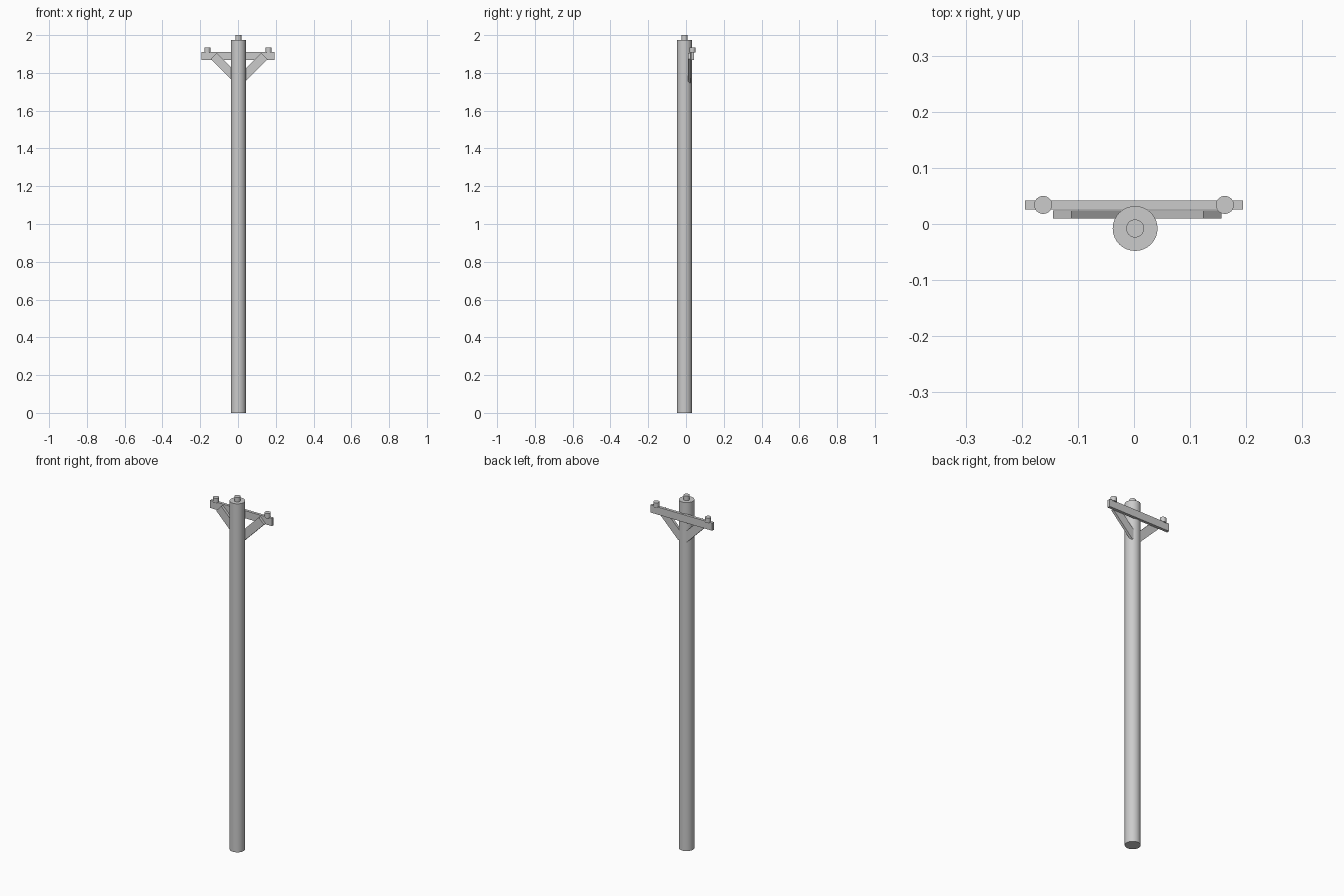
import bpy
import math

if "Cube" in bpy.data.objects:
    bpy.data.objects.remove(bpy.data.objects["Cube"])

POLE_X, POLE_Y = 0.002, -0.008
ARM_Y = 0.034


def cylinder(name, x, y, z0, z1, radius, sides=32):
    bpy.ops.mesh.primitive_cylinder_add(vertices=sides, radius=radius, depth=z1 - z0,
                                        location=(x, y, (z0 + z1) / 2))
    ob = bpy.context.object
    ob.name = name
    bpy.ops.object.shade_smooth_by_angle(angle=math.radians(40))
    return ob


def box(name, centre, size, tilt=0.0):
    bpy.ops.mesh.primitive_cube_add(size=1, location=centre, rotation=(0, tilt, 0))
    ob = bpy.context.object
    ob.name = name
    ob.scale = size
    bpy.ops.object.transform_apply(location=False, rotation=True, scale=True)
    return ob


# Pole with a pin on its top
cylinder("pole", POLE_X, POLE_Y, 0.0, 1.975, 0.04)
cylinder("top_insulator", POLE_X, POLE_Y, 1.965, 2.0, 0.016)

# Crossarm behind the pole
box("crossarm", (0, ARM_Y, 1.89), (0.388, 0.016, 0.043))

# Insulators standing on the crossarm
for side, label in ((-1, "left"), (1, "right")):
    cylinder(label + "_insulator", side * 0.162, ARM_Y, 1.908, 1.935, 0.016)

# Diagonal braces: 45 degrees, lower ends buried in the pole
WIDTH, LENGTH = 0.046, 0.178
for side, outer_x, label in ((-1, -0.144, "left"), (1, 0.156, "right")):
    s = math.sqrt(0.5)
    # centre is offset from the outer lower corner along length and width
    cx = outer_x - side * s * (LENGTH + WIDTH) / 2
    cz = 1.873 - s * (LENGTH - WIDTH) / 2
    box(label + "_brace", (cx, 0.017, cz), (LENGTH, 0.015, WIDTH), -side * math.pi / 4)
